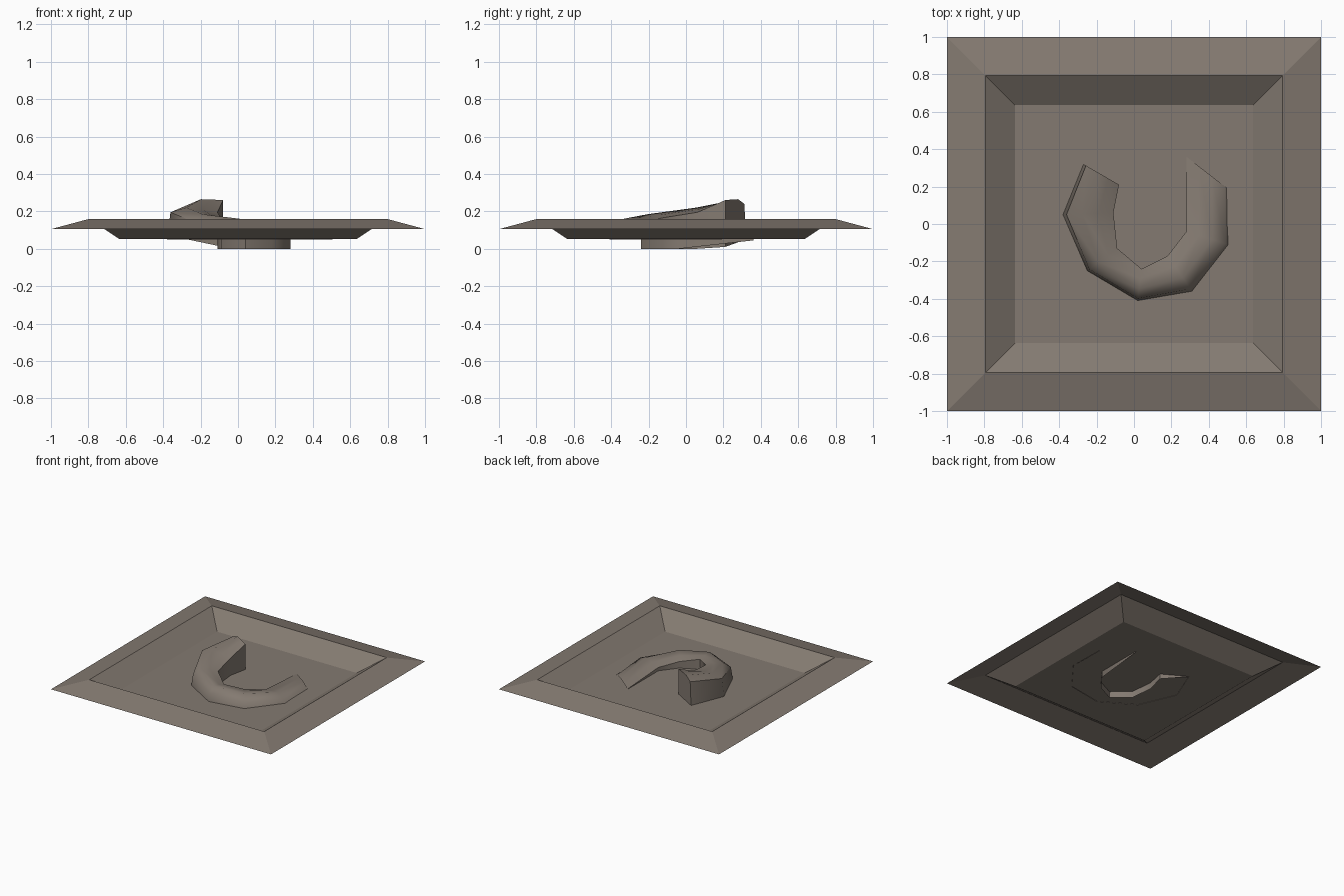
import bpy, bmesh
from mathutils import Vector

if "Cube" in bpy.data.objects:
    bpy.data.objects.remove(bpy.data.objects["Cube"])

stone = bpy.data.materials.new("warm grey brown")
stone.diffuse_color = (0.23, 0.195, 0.165, 1)
stone.use_nodes = True
stone.node_tree.nodes["Principled BSDF"].inputs["Base Color"].default_value = stone.diffuse_color


def make_object(name, bm, smooth):
    me = bpy.data.meshes.new(name)
    bm.to_mesh(me)
    bm.free()
    me.materials.append(stone)
    ob = bpy.data.objects.new(name, me)
    bpy.context.collection.objects.link(ob)
    if smooth:
        bpy.context.view_layer.objects.active = ob
        ob.select_set(True)
        bpy.ops.object.shade_smooth_by_angle(angle=0.9)
        ob.select_set(False)
    return ob


def loft(bm, loops, closed):
    rings = [[bm.verts.new(p) for p in loop] for loop in loops]
    for a, b in zip(rings, rings[1:]):
        n = len(a)
        for i in range(n if closed else n - 1):
            j = (i + 1) % n
            bm.faces.new((a[i], a[j], b[j], b[i]))
    return rings


# Square tile: single sheet with raised rim and sunken floor
bm = bmesh.new()
profile = [(1.0, 0.105), (0.795, 0.16), (0.635, 0.052)]
corners = [(-1, -1), (1, -1), (1, 1), (-1, 1)]
rings = loft(bm, [[(r * x, r * y, z) for x, y in corners] for r, z in profile], True)
bm.faces.new(rings[-1])
make_object("tile", bm, False)

# Horseshoe ridge: outer xy, inner xy, outer shoulder z, crest z, inner top z, inner bottom z
stations = [
    ((-0.27, 0.32), (-0.08, 0.21), 0.240, 0.265, 0.260, 0.010),
    ((-0.38, 0.05), (-0.11, 0.06), 0.195, 0.220, 0.195, 0.0),
    ((-0.25, -0.25), (-0.09, -0.13), 0.145, 0.185, 0.165, 0.0),
    ((0.02, -0.41), (0.04, -0.24), 0.115, 0.158, 0.135, 0.0),
    ((0.31, -0.36), (0.18, -0.17), 0.095, 0.135, 0.105, 0.0),
    ((0.505, -0.11), (0.28, -0.04), 0.080, 0.110, 0.080, 0.0),
    ((0.50, 0.19), (0.28, 0.36), 0.056, 0.068, 0.055, 0.045),
]
bm = bmesh.new()
loops = []
for o, i, zs, zc, zi, zb in stations:
    o, i = Vector(o), Vector(i)
    section = [(0, 0.05), (0.07, zs), (0.38, zc), (0.7, zc * 0.6 + zi * 0.4), (1, zi), (1, zb)]
    loops.append([(*o.lerp(i, t), z) for t, z in section])
rings = loft(bm, loops, False)
# End cap on the tall end
bm.faces.new(rings[0])
bmesh.ops.recalc_face_normals(bm, faces=bm.faces)
crest = max(bm.faces, key=lambda f: abs(f.normal.z))
if crest.normal.z < 0:
    bmesh.ops.reverse_faces(bm, faces=bm.faces)
make_object("horseshoe_ridge", bm, True)
